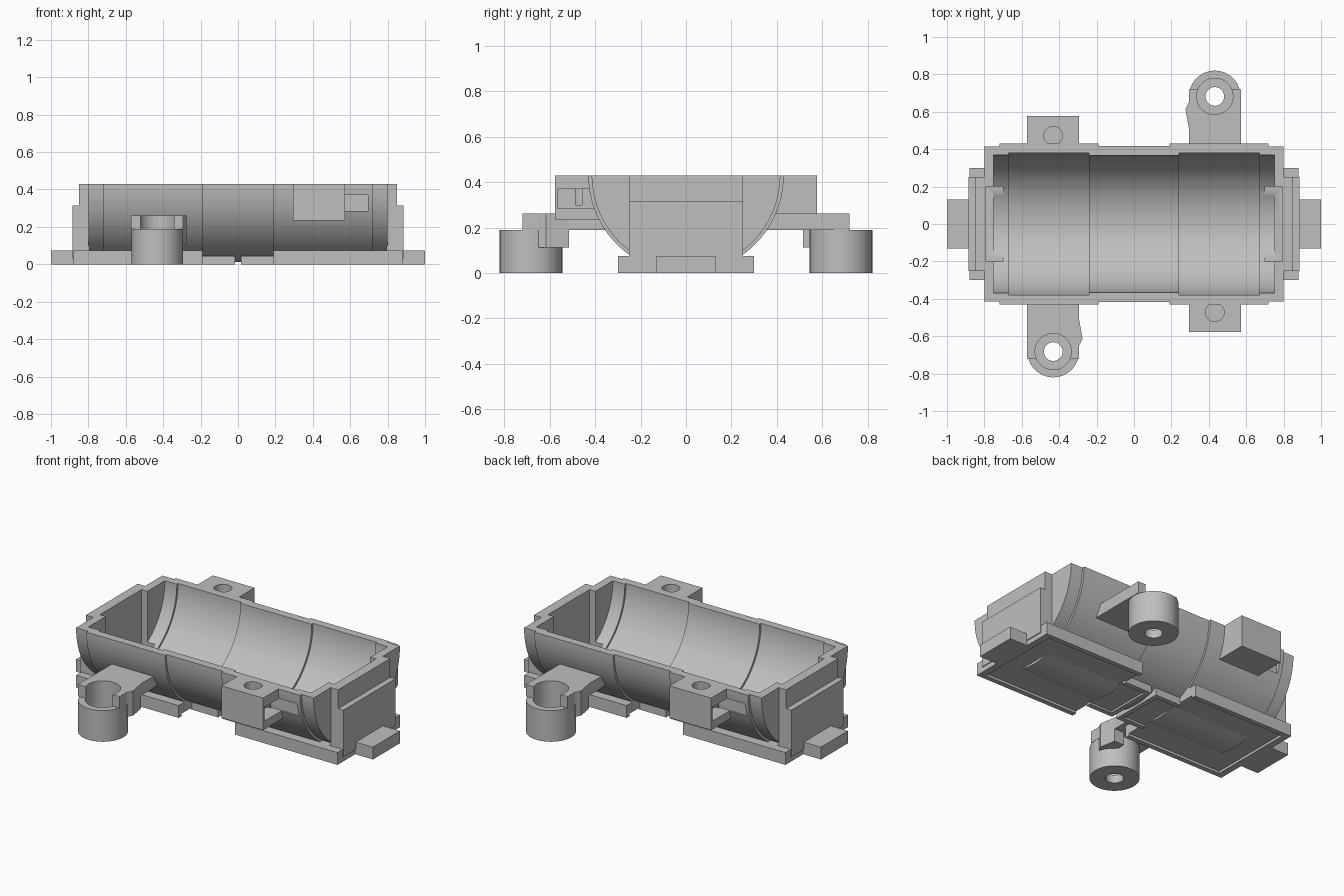
import bpy, bmesh, math
from mathutils import Matrix

if "Cube" in bpy.data.objects:
    bpy.data.objects.remove(bpy.data.objects["Cube"], do_unlink=True)

grey = bpy.data.materials.new("plain grey")
grey.use_nodes = True
grey.diffuse_color = (0.52, 0.52, 0.52, 1)
grey.node_tree.nodes["Principled BSDF"].inputs["Base Color"].default_value = grey.diffuse_color


def finish(bm, name):
    bmesh.ops.recalc_face_normals(bm, faces=bm.faces)
    mesh = bpy.data.meshes.new(name)
    bm.to_mesh(mesh)
    bm.free()
    mesh.materials.append(grey)
    ob = bpy.data.objects.new(name, mesh)
    bpy.context.collection.objects.link(ob)
    return ob


def prism(name, outline, z0, z1):
    """Extrude an outline in plan from z0 to z1."""
    bm = bmesh.new()
    face = bm.faces.new([bm.verts.new((x, y, z0)) for x, y in outline])
    top = bmesh.ops.extrude_face_region(bm, geom=[face])["geom"]
    verts = [g for g in top if isinstance(g, bmesh.types.BMVert)]
    bmesh.ops.translate(bm, verts=verts, vec=(0, 0, z1 - z0))
    return finish(bm, name)


def box(name, x0, x1, y0, y1, z0, z1):
    return prism(name, [(x0, y0), (x1, y0), (x1, y1), (x0, y1)], z0, z1)


def cylinder(name, x, y, r, z0, z1, sides=48):
    ring = [2 * math.pi * i / sides for i in range(sides)]
    return prism(name, [(x + r * math.cos(a), y + r * math.sin(a)) for a in ring], z0, z1)


def select_only(ob):
    bpy.ops.object.select_all(action="DESELECT")
    ob.select_set(True)
    bpy.context.view_layer.objects.active = ob


def cut(ob, *cutters):
    select_only(ob)
    for c in cutters:
        mod = ob.modifiers.new("cut", "BOOLEAN")
        mod.operation = "DIFFERENCE"
        mod.solver = "EXACT"
        mod.object = c
        bpy.ops.object.modifier_apply(modifier=mod.name)
    for c in cutters:
        bpy.data.objects.remove(c, do_unlink=True)


def smooth(ob):
    select_only(ob)
    bpy.ops.object.shade_smooth_by_angle(angle=math.radians(30))


def turned_copy(ob, name):
    """Copy of a part turned half a revolution about the vertical axis."""
    other = ob.copy()
    other.data = ob.data.copy()
    other.name = name
    other.data.transform(Matrix.Rotation(math.pi, 4, "Z"))
    bpy.context.collection.objects.link(other)
    return other


# Half-round trough: stepped wall section swept through half a turn
AXIS = 0.43
outer = [(0.8, 0), (0.8, 0.415), (0.72, 0.415), (0.72, 0.43), (0.19, 0.43), (0.19, 0.417)]
inner = [(0.24, 0.366), (0.24, 0.38), (0.67, 0.38), (0.67, 0.368), (0.75, 0.368), (0.75, 0)]
section = outer + [(-x, r) for x, r in reversed(outer)]
section += [(-x, r) for x, r in reversed(inner)] + inner
STEPS = 72
bm = bmesh.new()
rings = []
for i in range(STEPS + 1):
    a = math.pi * i / STEPS
    rings.append([bm.verts.new((x, r * math.cos(a), AXIS - r * math.sin(a))) for x, r in section])
for a, b in zip(rings, rings[1:]):
    for i in range(len(section)):
        j = (i + 1) % len(section)
        if section[i][1] or section[j][1]:
            bm.faces.new((a[i], a[j], b[j], b[i]))
bm.faces.new(rings[0])
bm.faces.new(rings[-1])
bmesh.ops.remove_doubles(bm, verts=bm.verts, dist=0.0001)
trough = finish(bm, "trough")

# Contact pockets in the end walls and latch notches in the sides
for s in (-1, 1):
    xs = sorted((s * 0.7, s * 0.79))
    cut(trough, box("cutter", *xs, -0.2, 0.2, 0.1, 0.6))
    xs = sorted((s * 0.5, s * 0.695))
    ys = sorted((-s * 0.6, -s * 0.395))
    cut(trough, box("cutter", *xs, *ys, 0.285, 0.37))
smooth(trough)

# Stepped end blocks, base halves and end tabs
end = box("left_end_block", 0.794, 0.85, -0.25, 0.25, 0.03, 0.43)
end_step = box("left_end_step", 0.84, 0.885, -0.25, 0.25, 0.03, 0.315)
base = box("left_base", 0.19, 0.88, -0.3, 0.3, 0, 0.075)
neck = box("left_base_neck", 0.015, 0.2, -0.17, 0.17, 0, 0.045)
tab = box("left_end_tab", 0.87, 1.0, -0.13, 0.13, 0, 0.075)
# Hollow the base where the trough passes over it, then recess the underside
bore = cylinder("cutter", 0, 0, 0.4, -1, 1, 96)
bore.data.transform(Matrix.Translation((0, 0, AXIS)) @ Matrix.Rotation(math.pi / 2, 4, "Y"))
bore_neck = bore.copy()
bpy.context.collection.objects.link(bore_neck)
end_void = box("cutter", 0.75, 0.79, -0.2, 0.2, 0.1, 0.6)
cut(base, bore, end_void, box("cutter", 0.16, 0.84, -0.27, 0.27, -0.1, 0.015))
cut(neck, bore_neck, box("cutter", 0.045, 0.3, -0.14, 0.14, -0.1, 0.012))
for ob in (end, end_step, base, neck, tab):
    turned_copy(ob, ob.name.replace("left", "right"))

# Solid pad with a blind hole and a side slot
pad = box("front_pad", 0.293, 0.573, -0.577, -0.383, 0.235, 0.43)
cut(pad, cylinder("cutter", 0.432, -0.472, 0.05, 0.3, 0.6),
    box("cutter", 0.48, 0.7, -0.565, -0.395, 0.285, 0.37))
smooth(pad)
turned_copy(pad, "back_pad")

# Screw lug: flat arm, counterbored boss and a small rib
CX, CY = 0.432, 0.682
arm = box("back_lug_arm", 0.293, 0.573, 0.35, 0.72, 0.19, 0.262)
cut(arm, cylinder("cutter", CX, CY, 0.097, 0, 1))
boss = cylinder("back_lug_boss", CX, CY, 0.138, 0, 0.19)
cut(boss, cylinder("cutter", CX, CY, 0.097, 0.05, 1), cylinder("cutter", CX, CY, 0.05, -1, 1))
rib = prism("back_lug_rib", [(0.293, 0.515), (0.36, 0.515), (0.36, 0.56), (0.31, 0.615),
                            (0.293, 0.65), (0.275, 0.615)], 0.112, 0.262)
cut(rib, cylinder("cutter", CX, CY, 0.12, 0, 1))
for ob in (arm, boss, rib):
    smooth(ob)
    turned_copy(ob, ob.name.replace("back", "front"))
